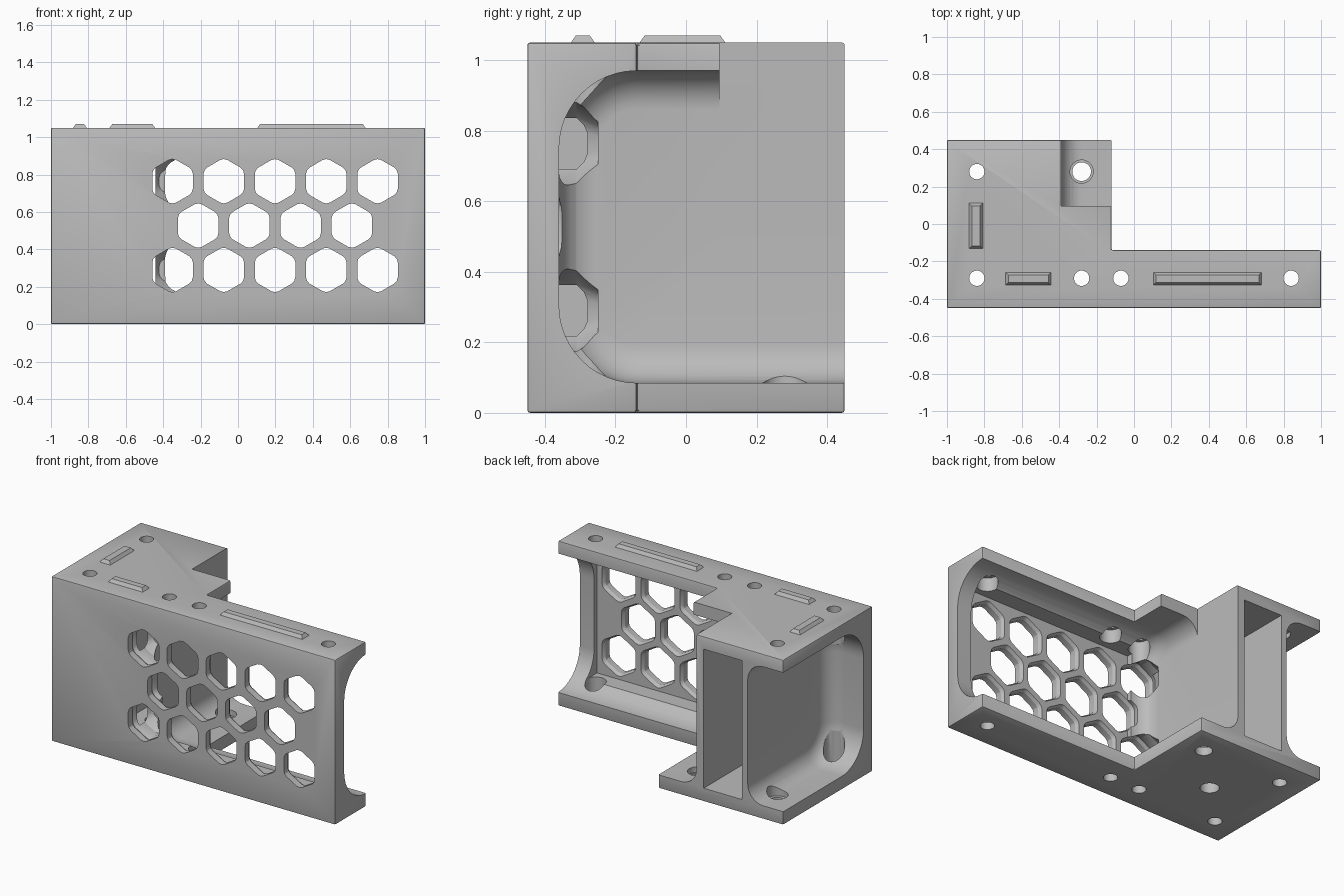
import bpy, bmesh
from math import sin, cos, pi, radians

cube = bpy.data.objects.get("Cube")
if cube:
    bpy.data.objects.remove(cube)

grey = bpy.data.materials.new("light_grey")
grey.use_nodes = True
grey.diffuse_color = (0.5, 0.5, 0.5, 1)
grey.node_tree.nodes["Principled BSDF"].inputs["Base Color"].default_value = (0.5, 0.5, 0.5, 1)


def add_loft(bm, sections):
    """Skin a closed solid through rings of equal length."""
    rings = [[bm.verts.new(p) for p in s] for s in sections]
    faces = [bm.faces.new(rings[0]), bm.faces.new(rings[-1])]
    for a, b in zip(rings, rings[1:]):
        for i in range(len(a)):
            j = (i + 1) % len(a)
            faces.append(bm.faces.new((a[i], a[j], b[j], b[i])))
    bmesh.ops.recalc_face_normals(bm, faces=faces)


def make(name, solids):
    bm = bmesh.new()
    for s in solids:
        add_loft(bm, s)
    mesh = bpy.data.meshes.new(name)
    bm.to_mesh(mesh)
    bm.free()
    obj = bpy.data.objects.new(name, mesh)
    bpy.context.scene.collection.objects.link(obj)
    mesh.materials.append(grey)
    return obj


def activate(obj):
    bpy.ops.object.select_all(action='DESELECT')
    obj.select_set(True)
    bpy.context.view_layer.objects.active = obj


def apply(obj, kind, **settings):
    activate(obj)
    mod = obj.modifiers.new(kind, kind)
    for key, value in settings.items():
        setattr(mod, key, value)
    bpy.ops.object.modifier_apply(modifier=mod.name)


def cut(target, solids):
    cutter = make("cutter", solids)
    cutter.hide_render = True
    apply(target, 'BOOLEAN', operation='DIFFERENCE', solver='EXACT', object=cutter)
    bpy.data.objects.remove(cutter)


def prism(outline, z0, z1):
    return [[(x, y, z) for x, y in outline] for z in (z0, z1)]


def rect(x0, x1, y0, y1):
    return [(x0, y0), (x1, y0), (x1, y1), (x0, y1)]


def cylinder(x, y, r, z0, z1, n=32):
    ring = [(x + r * cos(2 * pi * i / n), y + r * sin(2 * pi * i / n)) for i in range(n)]
    return prism(ring, z0, z1)


FRONT, FLOOR, CEIL, TOP = -0.36, 0.085, 0.97, 1.05


def c_section(x, inset):
    """C-shaped opening with rounded front corners, open to the back."""
    r, y0 = 0.22 - inset, FRONT + 0.22
    pts = [(x, 0.7, FLOOR + inset)]
    for centre, start in ((FLOOR + 0.22, -pi / 2), (CEIL - 0.22, -pi)):
        for i in range(13):
            a = start - pi / 2 * i / 12
            pts.append((x, y0 + r * cos(a), centre + r * sin(a)))
    pts.append((x, 0.7, CEIL - inset))
    return pts


def cavity(wall_x, end_x, fillet=0.11, n=8):
    """C opening whose closed end blends into a wall with a fillet."""
    side = 1 if end_x > wall_x else -1
    rings = []
    for i in range(n + 1):
        a = pi / 2 * i / n
        rings.append(c_section(wall_x + side * fillet * (1 - cos(a)), fillet * (1 - sin(a))))
    return rings + [c_section(end_x, 0)]


def hex_ring(cx, cz, y, r, corner=0.022):
    """Pointed-top hexagon with softened corners."""
    pts = []
    for k in range(6):
        a = pi / 2 + k * pi / 3
        px, pz = cx + r * cos(a), cz + r * sin(a)
        for turn in (-2, 2):
            b = a + turn * pi / 3
            pts.append((px + corner * cos(b), y, pz + corner * sin(b)))
        # mid point of the softened corner
        pts.insert(-1, (cx + (r - corner * 0.3) * cos(a), y, cz + (r - corner * 0.3) * sin(a)))
    return pts


def hex_hole(cx, cz):
    steps = ((-0.5, 0.125), (-0.41, 0.125), (-0.39, 0.137), (-0.36, 0.125), (-0.31, 0.125), (-0.25, 0.083))
    return [hex_ring(cx, cz, y, r) for y, r in steps]


# L-shaped block with finely bevelled edges
outline = [(-1, -0.45), (1, -0.45), (1, -0.14), (-0.12, -0.14), (-0.12, 0.45), (-1, 0.45)]
body = make("bracket_body", [prism(outline, 0, TOP)])
apply(body, 'BEVEL', width=0.008, segments=2)

# Long bay, side bay and the deep slot between them
cut(body, [cavity(-0.39, 1.2)])
cut(body, [cavity(-0.75, -1.2)])
cut(body, [prism(rect(-0.71, -0.44, FRONT, 0.7), FLOOR, CEIL)])

# Corner notch in the top plate and thinned honeycomb panel
cut(body, [prism(rect(-0.39, 0.1, 0.095, 0.7), 0.5, 1.3)])
cut(body, [prism(rect(-0.28, 0.9, -0.39, -0.2), 0.14, 0.915)])

# Honeycomb
hexes = []
for row, count in enumerate((5, 4, 5)):
    for i in range(count):
        hexes.append(hex_hole(-0.35 + 0.274 * i + 0.137 * (row % 2), 0.29 + 0.237 * row))
cut(body, hexes)

# Screw holes through both plates, with wider seats on the inside
screws = [(-0.84, 0.28), (-0.84, -0.29), (-0.28, -0.29), (-0.07, -0.29), (0.84, -0.29)]
bores = [cylinder(x, y, 0.041, -0.2, 1.3) for x, y in screws]
bores += [cylinder(-0.28, 0.28, 0.05, -0.2, 0.3), cylinder(-0.575, -0.02, 0.055, -0.2, 0.3)]
cut(body, bores)
seats = [cylinder(x, y, 0.062, 0.05, 0.25) for x, y in screws + [(-0.28, 0.28)]]
seats += [cylinder(x, y, 0.062, 0.8, 1.0) for x, y in screws]
cut(body, seats)

# Raised locating ridges on the top plate
ridges = {"side_ridge": (-0.885, -0.805, -0.135, 0.115),
          "short_ridge": (-0.69, -0.44, -0.33, -0.255),
          "long_ridge": (0.1, 0.685, -0.33, -0.255)}
parts = [body]
for name, (x0, x1, y0, y1) in ridges.items():
    t = 0.018
    low = [(x, y, TOP - 0.005) for x, y in rect(x0, x1, y0, y1)]
    high = [(x, y, TOP + 0.02) for x, y in rect(x0 + t, x1 - t, y0 + t, y1 - t)]
    parts.append(make(name, [[low, high]]))

for part in parts:
    activate(part)
    bpy.ops.object.shade_smooth_by_angle(angle=radians(25))
